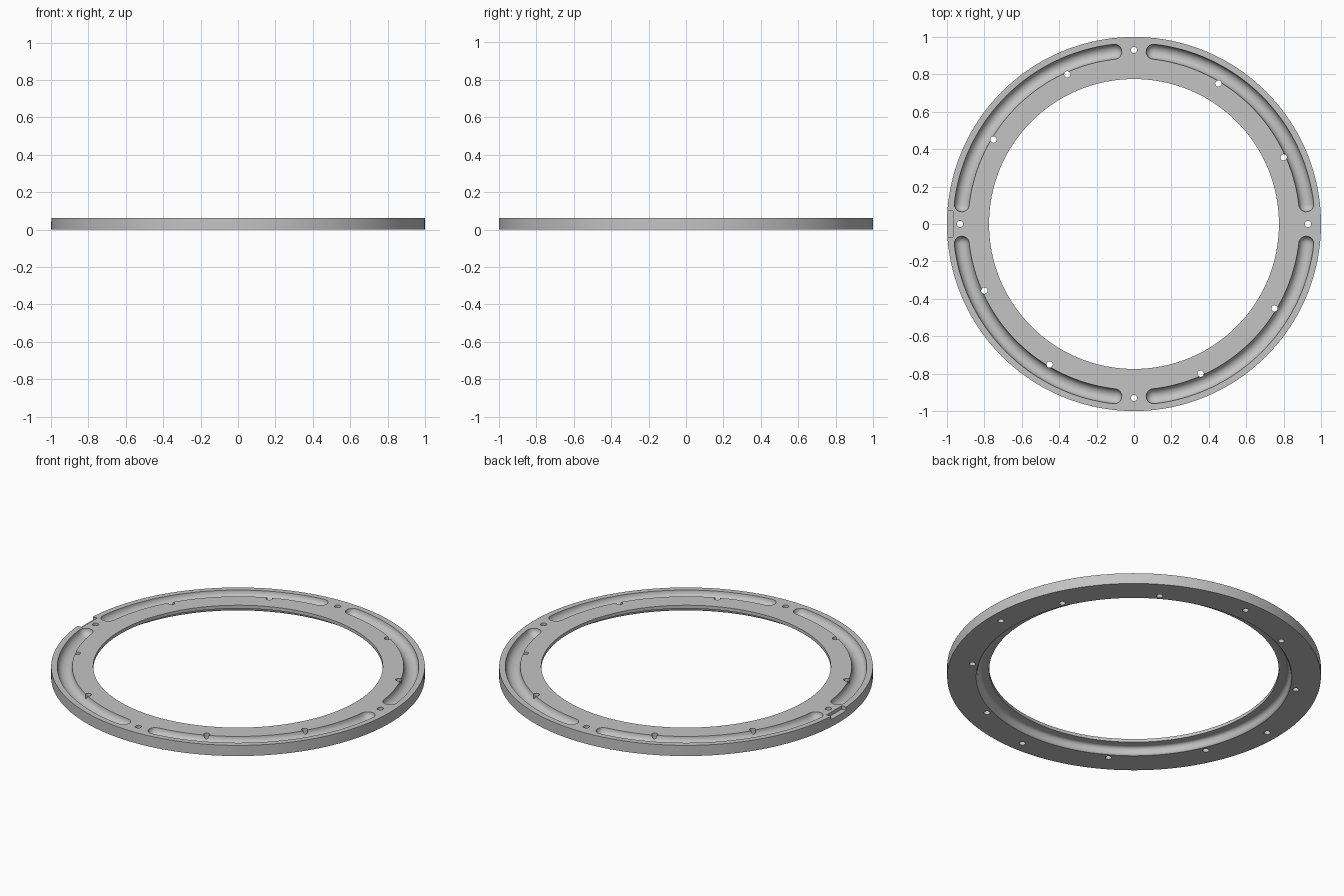
import bpy, bmesh, math
from mathutils import Vector

cube = bpy.data.objects.get("Cube")
if cube:
    bpy.data.objects.remove(cube, do_unlink=True)

H = 0.063          # ring thickness
SEGS = 160         # steps around the ring


def make_object(name, bm):
    bmesh.ops.recalc_face_normals(bm, faces=bm.faces)
    mesh = bpy.data.meshes.new(name)
    bm.to_mesh(mesh)
    bm.free()
    obj = bpy.data.objects.new(name, mesh)
    bpy.context.collection.objects.link(obj)
    return obj


def bridge(bm, a, b):
    n = len(a)
    for i in range(n):
        bm.faces.new((a[i], a[(i + 1) % n], b[(i + 1) % n], b[i]))


def add_groove(bm, start, end, path_r=0.927, tube_r=0.04, steps=44, sides=28):
    """Round-ended tube bent along an arc, used to cut a cove."""
    stations = [(start, -math.sin(t) * tube_r, math.cos(t) * tube_r)
                for t in (math.radians(a) for a in range(80, 0, -10))]
    stations += [(start + (end - start) * i / steps, 0, tube_r) for i in range(steps + 1)]
    stations += [(end, math.sin(t) * tube_r, math.cos(t) * tube_r)
                 for t in (math.radians(a) for a in range(10, 90, 10))]
    rings = []
    for ang, along, rad in stations:
        out = Vector((math.cos(ang), math.sin(ang), 0))
        tangent = Vector((-out.y, out.x, 0))
        centre = out * path_r + tangent * along + Vector((0, 0, H + 0.0005))
        rings.append([bm.verts.new(centre + out * rad * math.cos(t) + Vector((0, 0, rad * math.sin(t))))
                      for t in (2 * math.pi * k / sides for k in range(sides))])
    for a, b in zip(rings, rings[1:]):
        bridge(bm, a, b)
    bm.faces.new(rings[0])
    bm.faces.new(rings[-1])


def add_hole(bm, radius, degrees):
    a = math.radians(degrees)
    made = bmesh.ops.create_cone(bm, cap_ends=True, segments=20, radius1=0.017, radius2=0.017, depth=0.3)
    bmesh.ops.translate(bm, verts=made["verts"],
                        vec=(radius * math.cos(a), radius * math.sin(a), H / 2))


def cut(target, cutter):
    cutter.hide_render = True
    mod = target.modifiers.new("cut", "BOOLEAN")
    mod.operation = "DIFFERENCE"
    mod.solver = "EXACT"
    mod.object = cutter
    bpy.ops.object.modifier_apply(modifier=mod.name)
    bpy.data.objects.remove(cutter, do_unlink=True)


# Ring body: turned profile with a coved recess under the inner lip
profile = [(0.775, H), (1.0, H), (1.0, 0.0), (0.845, 0.0), (0.841, 0.003), (0.838, 0.009),
           (0.836, 0.018), (0.834, 0.028), (0.830, 0.036), (0.823, 0.042), (0.814, 0.044), (0.775, 0.044)]
bm = bmesh.new()
loops = []
for i in range(SEGS):
    a = 2 * math.pi * i / SEGS
    loops.append([bm.verts.new((r * math.cos(a), r * math.sin(a), z)) for r, z in profile])
for i in range(SEGS):
    bridge(bm, loops[i], loops[(i + 1) % SEGS])
ring = make_object("ring_body", bm)
bpy.ops.object.select_all(action="DESELECT")
ring.select_set(True)
bpy.context.view_layer.objects.active = ring

# Four top grooves and the small rim notch
bm = bmesh.new()
for q in range(4):
    add_groove(bm, math.radians(90 * q + 6.5), math.radians(90 * q + 83.5))
box = bmesh.ops.create_cube(bm, size=1.0)["verts"]
bmesh.ops.scale(bm, verts=box, vec=(0.1, 0.14, 0.04))
bmesh.ops.translate(bm, verts=box, vec=(-1.018, 0, H))
cut(ring, make_object("groove_cutter", bm))

# Twelve through holes
bm = bmesh.new()
for q in range(4):
    add_hole(bm, 0.93, 90 * q)
    add_hole(bm, 0.876, 90 * q + 24)
    add_hole(bm, 0.876, 90 * q + 59)
cut(ring, make_object("hole_cutter", bm))

# Single grey finish
grey = bpy.data.materials.new("plain grey")
grey.use_nodes = True
colour = (0.55, 0.55, 0.55, 1.0)
grey.diffuse_color = colour
grey.node_tree.nodes["Principled BSDF"].inputs["Base Color"].default_value = colour
ring.data.materials.clear()
ring.data.materials.append(grey)
for poly in ring.data.polygons:
    poly.material_index = 0

bpy.ops.object.shade_smooth_by_angle(angle=math.radians(35))
